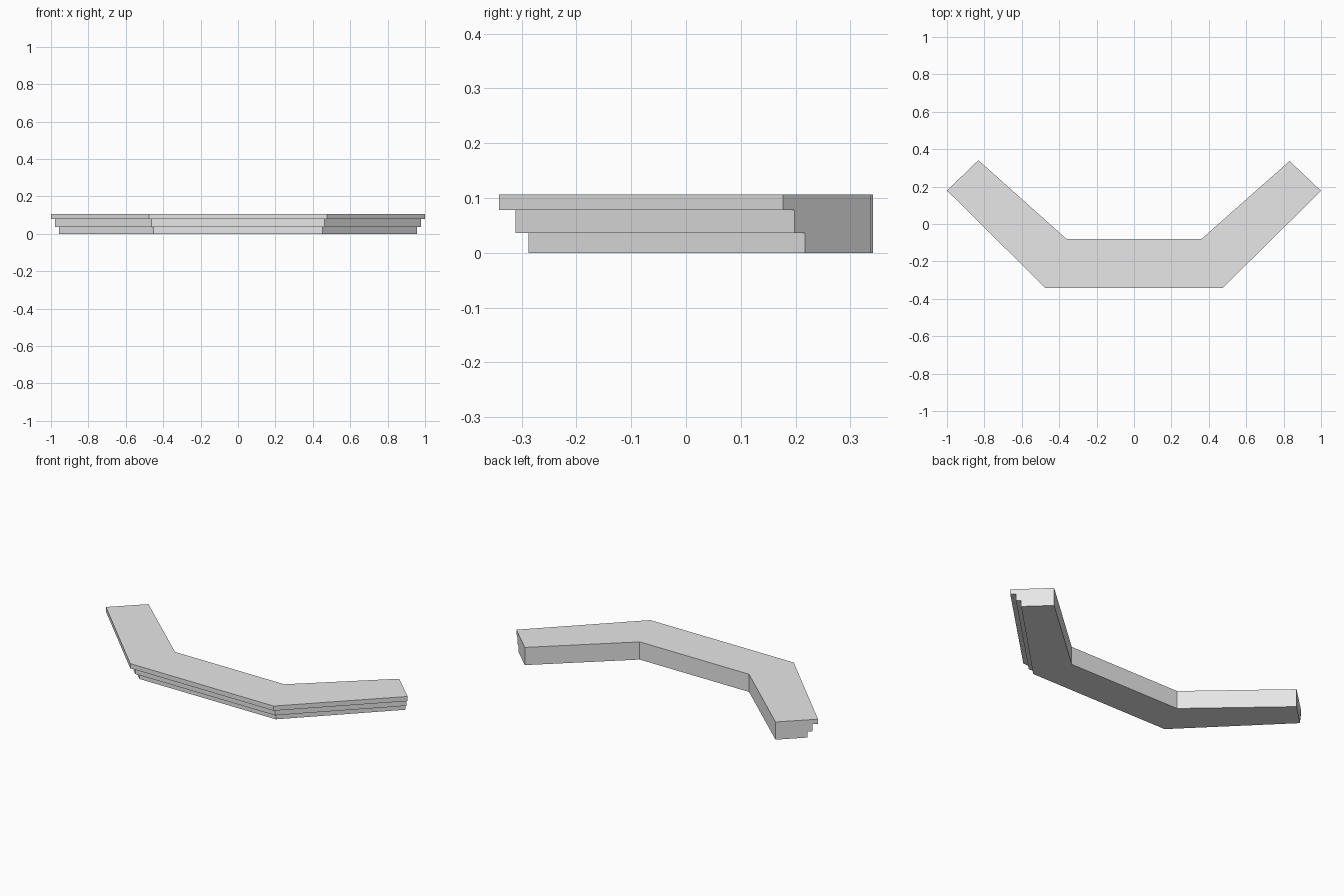
import bpy
import bmesh
from mathutils import Vector

cube = bpy.data.objects.get("Cube")
if cube:
    bpy.data.objects.remove(cube, do_unlink=True)

# Plain grey material
grey = bpy.data.materials.new("light_grey")
grey.use_nodes = True
colour = (0.8, 0.8, 0.8, 1)
grey.diffuse_color = colour
grey.node_tree.nodes["Principled BSDF"].inputs["Base Color"].default_value = colour

# Heights of the three steps
LOW, MID, TOP = 0.036, 0.078, 0.106


def section(back, front, low, mid):
    """Stepped cross-section between the back and front edges;
    low and mid are the depths of the two lower steps as fractions."""
    profile = [(0, 0), (low, 0), (low, LOW), (mid, LOW),
               (mid, MID), (1, MID), (1, TOP), (0, TOP)]
    back, front = Vector(back), Vector(front)
    return [(*back.lerp(front, t), z) for t, z in profile]


def mirrored(points):
    return [(-x, y, z) for x, y, z in points]


# Angled cornice: two mitred bends joining a straight front and two wings
bend = section((0.362, -0.079), (0.475, -0.341), 0.797, 0.888)
left_end = section((0.832, 0.337), (1.0, 0.177), 0.75, 0.87)
right_end = section((0.832, 0.341), (1.0, 0.179), 0.75, 0.87)
stations = [mirrored(right_end), mirrored(bend), bend, left_end]

bm = bmesh.new()
rings = [[bm.verts.new(p) for p in ring] for ring in stations]
for a, b in zip(rings, rings[1:]):
    for i in range(len(a)):
        j = (i + 1) % len(a)
        bm.faces.new((a[i], a[j], b[j], b[i]))
bm.faces.new(rings[0])
bm.faces.new(rings[-1])
bmesh.ops.recalc_face_normals(bm, faces=bm.faces)

mesh = bpy.data.meshes.new("stepped_cornice")
bm.to_mesh(mesh)
bm.free()
mesh.materials.append(grey)
cornice = bpy.data.objects.new("stepped_cornice", mesh)
bpy.context.collection.objects.link(cornice)
